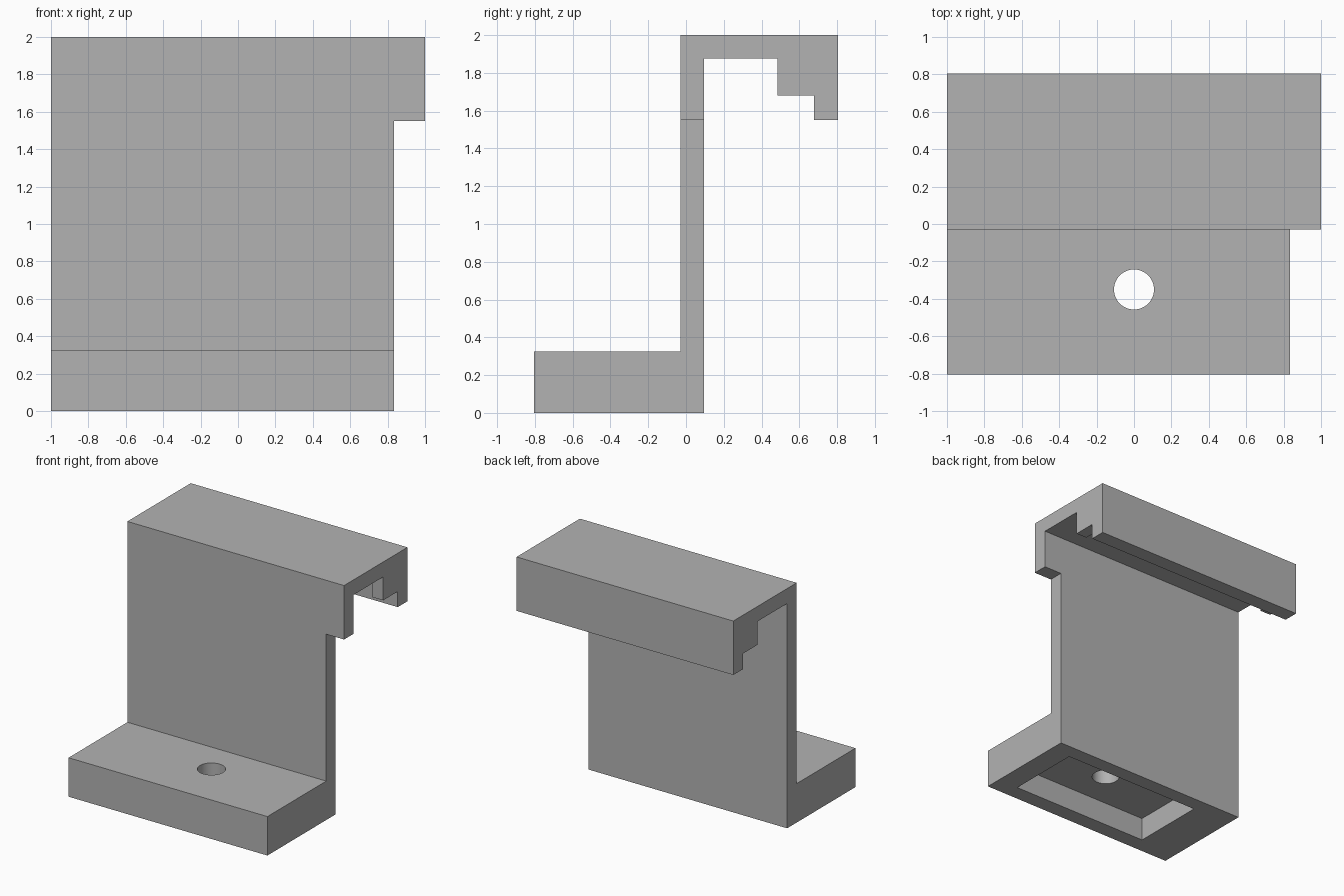
import bpy
import bmesh
from mathutils import Vector

if "Cube" in bpy.data.objects:
    bpy.data.objects.remove(bpy.data.objects["Cube"], do_unlink=True)

# Plain grey material
GREY = (0.45, 0.45, 0.45, 1)
grey = bpy.data.materials.new("plain_grey")
grey.use_nodes = True
grey.diffuse_color = GREY
grey.node_tree.nodes["Principled BSDF"].inputs["Base Color"].default_value = GREY


def finish(bm, name):
    bmesh.ops.recalc_face_normals(bm, faces=bm.faces)
    mesh = bpy.data.meshes.new(name)
    bm.to_mesh(mesh)
    bm.free()
    mesh.materials.append(grey)
    obj = bpy.data.objects.new(name, mesh)
    bpy.context.collection.objects.link(obj)
    return obj


def box(name, low, high):
    bm = bmesh.new()
    low, high = Vector(low), Vector(high)
    bmesh.ops.create_cube(bm, size=1)
    for v in bm.verts:
        v.co = (low + high) / 2 + v.co * (high - low)
    return finish(bm, name)


def cut(target, cutter):
    cutter.hide_render = True
    mod = target.modifiers.new("cut", "BOOLEAN")
    mod.operation = "DIFFERENCE"
    mod.solver = "EXACT"
    mod.object = cutter
    bpy.context.view_layer.objects.active = target
    bpy.ops.object.modifier_apply(modifier=mod.name)
    bpy.data.objects.remove(cutter, do_unlink=True)


# Shared measurements
FRONT, BACK = -0.805, 0.805
WALL_FRONT, WALL_BACK = -0.03, 0.095
TAB_FRONT, LIP_FRONT = 0.485, 0.677
SHELF, LIP_LOW, TAB_LOW, PLATE_LOW = 0.325, 1.55, 1.68, 1.875

# Side profile: foot, upright wall, top plate and stepped rear lip
profile = [(FRONT, 0), (WALL_BACK, 0), (WALL_BACK, PLATE_LOW),
           (TAB_FRONT, PLATE_LOW), (TAB_FRONT, TAB_LOW),
           (LIP_FRONT, TAB_LOW), (LIP_FRONT, LIP_LOW), (BACK, LIP_LOW),
           (BACK, 2), (WALL_FRONT, 2), (WALL_FRONT, SHELF), (FRONT, SHELF)]
bm = bmesh.new()
face = bm.faces.new([bm.verts.new((-1, y, z)) for y, z in profile])
swept = bmesh.ops.extrude_face_region(bm, geom=[face])["geom"]
bmesh.ops.translate(bm, vec=(2, 0, 0),
                    verts=[g for g in swept if isinstance(g, bmesh.types.BMVert)])
bracket = finish(bm, "hook_bracket")

# Narrower foot and lower wall on one side
cut(bracket, box("side_cutter", (0.835, -1, -0.2), (1.2, 0.3, LIP_LOW)))

# Step under the plate remains only as a tab at each end
cut(bracket, box("tab_gap_cutter", (-0.9, 0.3, 1.4), (0.9, LIP_FRONT, PLATE_LOW)))

# Hollow under the foot
cut(bracket, box("recess_cutter", (-0.645, -0.67, -0.2), (0.645, -0.03, 0.195)))

# Screw hole
bm = bmesh.new()
bmesh.ops.create_cone(bm, cap_ends=True, segments=48, radius1=0.107,
                      radius2=0.107, depth=0.6)
bmesh.ops.translate(bm, verts=bm.verts, vec=(0, -0.35, 0.4))
cut(bracket, finish(bm, "hole_cutter"))

# Smooth hole wall, crisp edges elsewhere
bpy.ops.object.select_all(action="DESELECT")
bracket.select_set(True)
bpy.context.view_layer.objects.active = bracket
bpy.ops.object.shade_smooth_by_angle()
